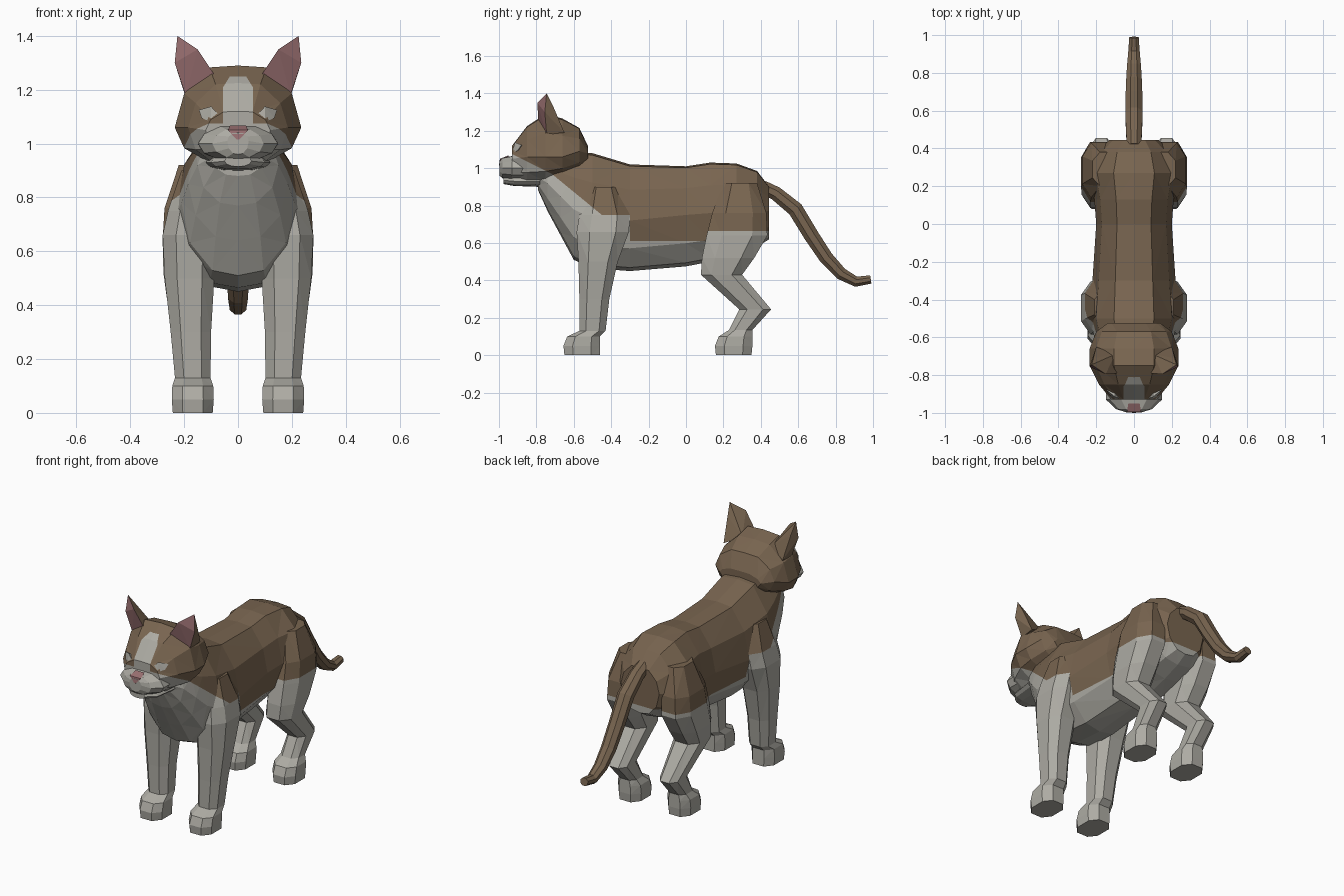
import bpy, bmesh, math
from mathutils import Vector

cube = bpy.data.objects.get("Cube")
if cube:
    bpy.data.objects.remove(cube, do_unlink=True)


def material(name, rgb):
    mat = bpy.data.materials.new(name)
    mat.use_nodes = True
    mat.diffuse_color = (*rgb, 1)
    mat.node_tree.nodes["Principled BSDF"].inputs["Base Color"].default_value = (*rgb, 1)
    return mat


BROWN = material("brown fur", (.19, .13, .08))
GREY = material("pale grey fur", (.42, .41, .37))
PINK = material("pink skin", (.32, .16, .165))


def finish(name, bm, mats, cuts=(), rule=None):
    """Cut the mesh along colour borders, colour its faces by the rule and link it."""
    bmesh.ops.recalc_face_normals(bm, faces=bm.faces)
    if cuts:
        bmesh.ops.triangulate(bm, faces=bm.faces)
    for point, normal in cuts:
        geom = bm.verts[:] + bm.edges[:] + bm.faces[:]
        bmesh.ops.bisect_plane(bm, geom=geom, dist=1e-5, plane_co=point, plane_no=normal)
    bm.normal_update()
    if rule:
        for face in bm.faces:
            face.material_index = rule(face)
    mesh = bpy.data.meshes.new(name)
    bm.to_mesh(mesh)
    bm.free()
    for mat in mats:
        mesh.materials.append(mat)
    obj = bpy.data.objects.new(name, mesh)
    bpy.context.collection.objects.link(obj)
    return obj


def loft(rings):
    """Skin a row of closed rings and cap both ends."""
    bm = bmesh.new()
    rows = [[bm.verts.new(p) for p in ring] for ring in rings]
    n = len(rows[0])
    for a, b in zip(rows, rows[1:]):
        for i in range(n):
            j = (i + 1) % n
            bm.faces.new((a[i], a[j], b[j], b[i]))
    bm.faces.new(rows[0])
    bm.faces.new(rows[-1])
    return bm


def hull(points):
    bm = bmesh.new()
    for p in points:
        bm.verts.new(p)
    bmesh.ops.convex_hull(bm, input=bm.verts)
    return bm


# Half outline of a body section: share of the width, share of the height
OUTLINE = [(0, 1), (.45, .97), (.85, .55), (1, 0), (.85, -.55), (.45, -.93), (0, -1)]


def section(y, mid, top, bottom, width):
    def point(side, u, v):
        return (side * u * width, y, mid + v * (top - mid if v > 0 else mid - bottom))
    right = [point(1, u, v) for u, v in OUTLINE]
    left = [point(-1, u, v) for u, v in OUTLINE[-2:0:-1]]
    return right + left


def body_loft(sections):
    return loft([section(*s) for s in sections])


def octagon(x, z, front, back, half):
    cy, hy = (front + back) / 2, (back - front) / 2
    corners = [(.5, 1), (1, .5), (1, -.5), (.5, -1), (-.5, -1), (-1, -.5), (-1, .5), (-.5, 1)]
    return [(x + half * u, cy + hy * v, z) for u, v in corners]


# Border between the brown back and the grey underside
def coat_border(y):
    if y < -.45:
        return .75 - .82 * (y + .45)
    if y < -.3:
        return .75
    return .61 if y < .13 else .665


def coat(face):
    c = face.calc_center_median()
    return int(c.z < coat_border(c.y))


def level(z):
    return ((0, 0, z), (0, 0, 1))


def across(y):
    return ((0, y, 0), (0, 1, 0))


COAT_CUTS = [across(-.45), across(-.3), across(.13), level(.75), level(.61), level(.665),
             ((0, -.45, .75), (0, .82, 1))]

# Torso and neck: y, widest height, top, bottom, half width
torso = body_loft([
    (-.79, .95, 1.0, .88, .1), (-.74, .92, 1.05, .77, .15), (-.67, .85, 1.08, .64, .185),
    (-.6, .78, 1.09, .51, .21), (-.5, .73, 1.08, .465, .235), (-.3, .72, 1.02, .45, .22),
    (0, .75, 1.01, .475, .2), (.13, .76, 1.03, .5, .21), (.27, .77, 1.025, .54, .24),
    (.38, .77, .985, .58, .2), (.445, .77, .9, .62, .13)])
finish("torso", torso, [BROWN, GREY], COAT_CUTS, coat)


# Head with a pale blaze and pale lower cheeks
def face_coat(face):
    c = face.calc_center_median()
    blaze = c.y < -.75 and abs(c.x) < .055 and c.z < 1.25 and abs(c.x) * 1.6 + c.z < 1.298
    return int(blaze or c.z < .97 - .5 * (c.y + .72))


HEAD_CUTS = [level(1.25), ((0, -.72, .97), (0, .5, 1))]
for side in (1, -1):
    HEAD_CUTS += [((side * .055, 0, 0), (1, 0, 0)), ((0, 0, 1.298), (side * 1.6, 0, 1))]
head = body_loft([
    (-.525, 1.08, 1.12, 1.03, .14), (-.57, 1.09, 1.215, .98, .2), (-.66, 1.06, 1.265, .95, .235),
    (-.75, 1.06, 1.29, .92, .235), (-.85, 1.06, 1.225, .91, .185), (-.93, 1.05, 1.12, .92, .12)])
finish("head", head, [BROWN, GREY], HEAD_CUTS, face_coat)

# Muzzle, chin and nose
muzzle = body_loft([(-.82, 1.0, 1.07, .93, .15), (-.93, 1.0, 1.065, .935, .148),
                    (-.98, 1.0, 1.055, .945, .095), (-.997, 1.01, 1.04, .96, .04)])
finish("muzzle", muzzle, [GREY])
chin = body_loft([(-.78, .93, .97, .9, .12), (-.92, .93, .97, .905, .1),
                  (-.975, .935, .96, .915, .05)])
finish("chin", chin, [GREY])
nose = hull([(s * x, y, z) for s in (1, -1) for x, y, z in
             [(.037, -.995, 1.05), (.005, -1, 1.015), (.03, -.95, 1.068), (.005, -.95, 1.02)]])
finish("nose", nose, [PINK])

# Leg rings: z, front, back, centre x, half width
FRONT_LEG = [
    (0, -.65, -.46, .168, .074), (.05, -.655, -.46, .168, .078), (.1, -.635, -.46, .168, .076),
    (.13, -.57, -.43, .168, .066), (.3, -.57, -.41, .175, .075), (.5, -.575, -.365, .18, .092),
    (.66, -.585, -.305, .18, .1), (.75, -.57, -.3, .17, .09), (.9, -.52, -.36, .14, .07)]
HIND_LEG = [
    (0, .16, .35, .168, .074), (.05, .155, .355, .168, .078), (.1, .175, .355, .168, .076),
    (.135, .23, .355, .168, .06), (.245, .285, .455, .172, .06), (.43, .08, .3, .18, .085),
    (.52, .085, .365, .185, .092), (.64, .11, .435, .185, .095), (.76, .14, .43, .18, .093),
    (.92, .2, .38, .14, .08)]

for side, word in ((1, "left"), (-1, "right")):
    for part, rings in (("front_leg", FRONT_LEG), ("hind_leg", HIND_LEG)):
        leg = loft([octagon(side * x, z, a, b, half) for z, a, b, x, half in rings])
        finish(f"{word}_{part}", leg, [BROWN, GREY], COAT_CUTS,
               coat if part == "front_leg" else lambda f: int(f.calc_center_median().z < .665))

    # Ear: an open rim in front, a rounded shell behind
    rim = [(.09, -.79, 1.26), (.15, -.795, 1.35), (.225, -.745, 1.4),
           (.235, -.755, 1.3), (.195, -.745, 1.18)]
    shell = [(.1, -.69, 1.24), (.2, -.65, 1.19), (.215, -.71, 1.33)]
    ear = hull([(side * x, y, z) for x, y, z in rim + shell])
    finish(f"{word}_ear", ear, [BROWN, PINK], rule=lambda f: int(f.normal.y < -.4))

    # Closed eyelid
    lid = hull([(side * x, y, z) for x, y, z in
                [(.055, -.93, 1.09), (.145, -.88, 1.125), (.1, -.915, 1.138),
                 (.1, -.93, 1.08), (.135, -.9, 1.095), (.1, -.84, 1.1)]])
    finish(f"{word}_eyelid", lid, [GREY])

# Tail swept along a curve in the middle plane: y, z, radius
PATH = [(.41, .9, .042), (.48, .865, .045), (.585, .78, .05), (.67, .64, .048),
        (.75, .52, .045), (.83, .435, .04), (.91, .393, .033), (.988, .405, .027)]
tail = []
for i, (y, z, r) in enumerate(PATH):
    before, after = PATH[max(i - 1, 0)], PATH[min(i + 1, len(PATH) - 1)]
    along = Vector((0, after[0] - before[0], after[1] - before[1])).normalized()
    up = Vector((1, 0, 0)).cross(along)
    turns = [math.tau * (k + .5) / 8 for k in range(8)]
    tail.append([Vector((r * math.cos(t), y, z)) + up * r * .9 * math.sin(t) for t in turns])
finish("tail", loft(tail), [BROWN])
